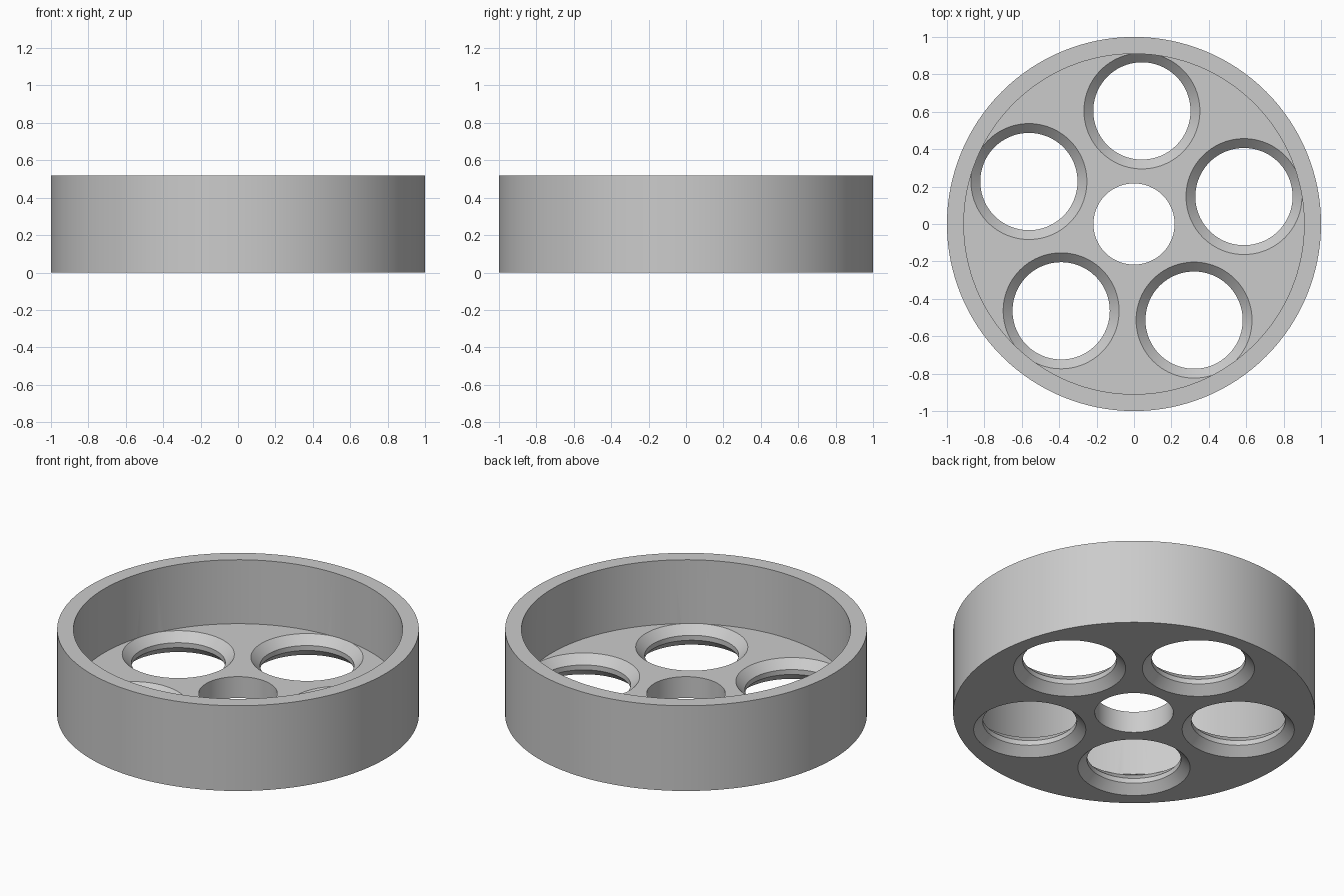
import bpy, bmesh, math

cube = bpy.data.objects.get("Cube")
if cube:
    bpy.data.objects.remove(cube, do_unlink=True)

HEIGHT, FLOOR = 0.52, 0.13
OUTER, INNER, BORE = 1.0, 0.91, 0.217
HOLE, CHAMFER, HOLE_RING = 0.26, 0.05, 0.606

grey = bpy.data.materials.new("plain grey")
grey.use_nodes = True
colour = (0.6, 0.6, 0.6, 1)
grey.diffuse_color = colour
grey.node_tree.nodes["Principled BSDF"].inputs["Base Color"].default_value = colour


def lathe(bm, profile, segments, centre=(0, 0), capped=False):
    """Spin a radius/height profile; close it as a loop or cap its two ends."""
    rings = []
    for r, z in profile:
        rings.append([bm.verts.new((centre[0] + r * math.cos(math.tau * i / segments),
                                    centre[1] + r * math.sin(math.tau * i / segments), z))
                      for i in range(segments)])
    pairs = list(zip(rings, rings[1:]))
    if capped:
        bm.faces.new(rings[0])
        bm.faces.new(rings[-1])
    else:
        pairs.append((rings[-1], rings[0]))
    for a, b in pairs:
        for i in range(segments):
            j = (i + 1) % segments
            bm.faces.new((a[i], a[j], b[j], b[i]))


def finish(bm, name):
    bmesh.ops.recalc_face_normals(bm, faces=bm.faces)
    mesh = bpy.data.meshes.new(name)
    bm.to_mesh(mesh)
    bm.free()
    mesh.materials.append(grey)
    obj = bpy.data.objects.new(name, mesh)
    bpy.context.collection.objects.link(obj)
    return obj


# Round cup with a central bore
bm = bmesh.new()
lathe(bm, [(BORE, 0), (OUTER, 0), (OUTER, HEIGHT), (INNER, HEIGHT),
           (INNER, FLOOR), (BORE, FLOOR)], 128)
cup = finish(bm, "round_cup")

# Five holes, chamfered on both sides of the floor
bm = bmesh.new()
wide, over = HOLE + CHAMFER, 0.002
for k in range(5):
    a = math.radians(86 + 72 * k)
    lathe(bm, [(wide, -over), (wide, 0), (HOLE, CHAMFER), (HOLE, FLOOR - CHAMFER),
               (wide, FLOOR), (wide, FLOOR + over)], 96,
          (HOLE_RING * math.cos(a), HOLE_RING * math.sin(a)), capped=True)
cutter = finish(bm, "hole_cutter")

cut = cup.modifiers.new("holes", 'BOOLEAN')
cut.operation, cut.solver, cut.object = 'DIFFERENCE', 'EXACT', cutter

bpy.ops.object.select_all(action='DESELECT')
cup.select_set(True)
bpy.context.view_layer.objects.active = cup
bpy.ops.object.modifier_apply(modifier=cut.name)
bpy.data.objects.remove(cutter, do_unlink=True)
bpy.ops.object.shade_smooth_by_angle(angle=math.radians(30))
